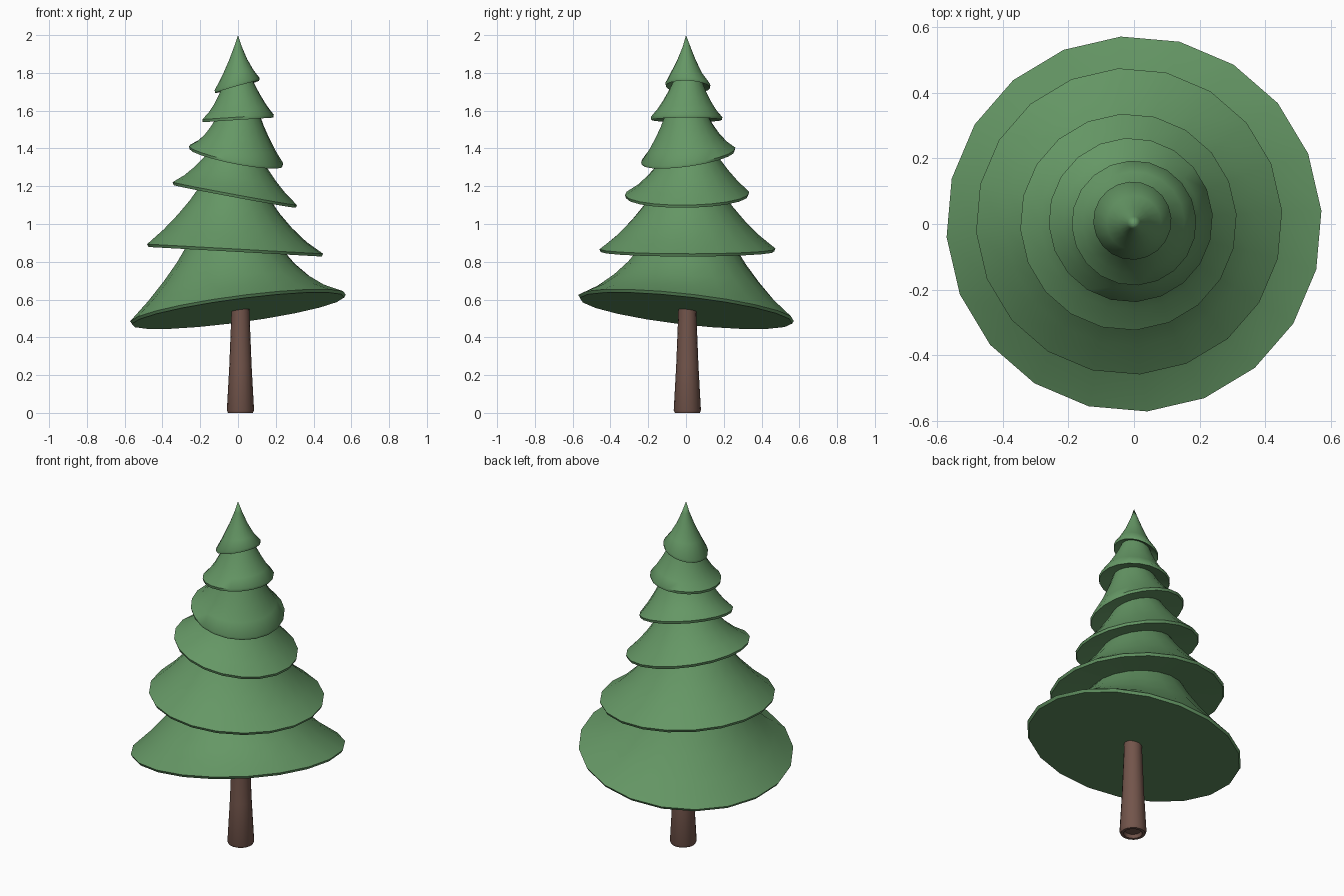
import bpy, bmesh, math

if "Cube" in bpy.data.objects:
    bpy.data.objects.remove(bpy.data.objects["Cube"])

SIDES = 20


def ring(bm, cx, cy, z, r, sx=0.0, sy=0.0, n=SIDES, phase=4):
    """Ring of vertices, tilted by slopes sx and sy."""
    out = []
    for i in range(n):
        a = math.radians(phase) + 2 * math.pi * i / n
        dx, dy = r * math.cos(a), r * math.sin(a)
        out.append(bm.verts.new((cx + dx, cy + dy, z + sx * dx + sy * dy)))
    return out


def loft(bm, rings):
    for a, b in zip(rings, rings[1:]):
        n = len(a)
        for i in range(n):
            j = (i + 1) % n
            bm.faces.new((a[i], a[j], b[j], b[i]))


def finish(bm, name, color, angle):
    bmesh.ops.recalc_face_normals(bm, faces=bm.faces)
    me = bpy.data.meshes.new(name)
    bm.to_mesh(me)
    bm.free()
    ob = bpy.data.objects.new(name, me)
    bpy.context.collection.objects.link(ob)
    mat = bpy.data.materials.new(name + "_colour")
    mat.diffuse_color = color
    mat.use_nodes = True
    mat.node_tree.nodes["Principled BSDF"].inputs["Base Color"].default_value = mat.diffuse_color
    me.materials.append(mat)
    bpy.ops.object.select_all(action='DESELECT')
    ob.select_set(True)
    bpy.context.view_layer.objects.active = ob
    bpy.ops.object.shade_smooth_by_angle(angle=math.radians(angle))
    return ob


# Foliage tiers: centre x, y, z, rim radius, slope x, slope y, neck radius
tiers = [
    (0.0, 0.0, 0.55, 0.572, 0.132, -0.112, 0.255),
    (-0.015, 0.008, 0.862, 0.467, -0.055, 0.0, 0.185),
    (-0.017, 0.006, 1.155, 0.330, -0.185, 0.015, 0.137),
    (-0.010, 0.012, 1.360, 0.250, -0.190, 0.140, 0.115),
    (0.0, 0.003, 1.560, 0.190, 0.065, 0.0, 0.080),
    (-0.005, 0.010, 1.735, 0.119, 0.280, -0.040, 0.0),
]
bm = bmesh.new()
rings = []
for k, (cx, cy, z, r, sx, sy, neck) in enumerate(tiers):
    # thin rim
    rings.append(ring(bm, cx, cy, z - 0.009, r * 0.985, sx, sy))
    rings.append(ring(bm, cx, cy, z + 0.006, r, sx, sy))
    if k < len(tiers) - 1:
        # concave skirt that turns into the tilt of the next tier
        nx, ny, nz, _, nsx, nsy, _ = tiers[k + 1]
        for t in (0.25, 0.5, 0.75, 1.0):
            mix = lambda a, b: a + (b - a) * t
            rr = mix(r, neck) - 0.05 * r * 4 * t * (1 - t)
            rings.append(ring(bm, mix(cx, nx), mix(cy, ny), mix(z, nz + 0.012),
                              rr, mix(sx, nsx), mix(sy, nsy)))
    else:
        # pointed tip
        for zz, rr, s in ((1.80, 0.083, 0.6), (1.87, 0.048, 0.3), (1.94, 0.020, 0)):
            rings.append(ring(bm, 0, 0.003, zz, rr, sx * s, sy * s))
loft(bm, rings)
bm.faces.new(rings[0])
tip = bm.verts.new((0, 0, 2.0))
for i in range(SIDES):
    bm.faces.new((rings[-1][i], rings[-1][(i + 1) % SIDES], tip))
finish(bm, "foliage", (0.13, 0.31, 0.13, 1), 50)

# Tapered trunk with a recessed base
bm = bmesh.new()
prof = [(0.02, 0.043), (0.0, 0.05), (0.0, 0.066), (0.014, 0.072),
        (0.25, 0.059), (0.5, 0.049), (0.58, 0.047)]
rings = [ring(bm, 0.013, 0.007, z, r, n=16, phase=0) for z, r in prof]
loft(bm, rings)
bm.faces.new(rings[0])
bm.faces.new(rings[-1])
finish(bm, "trunk", (0.17, 0.09, 0.07, 1), 40)
